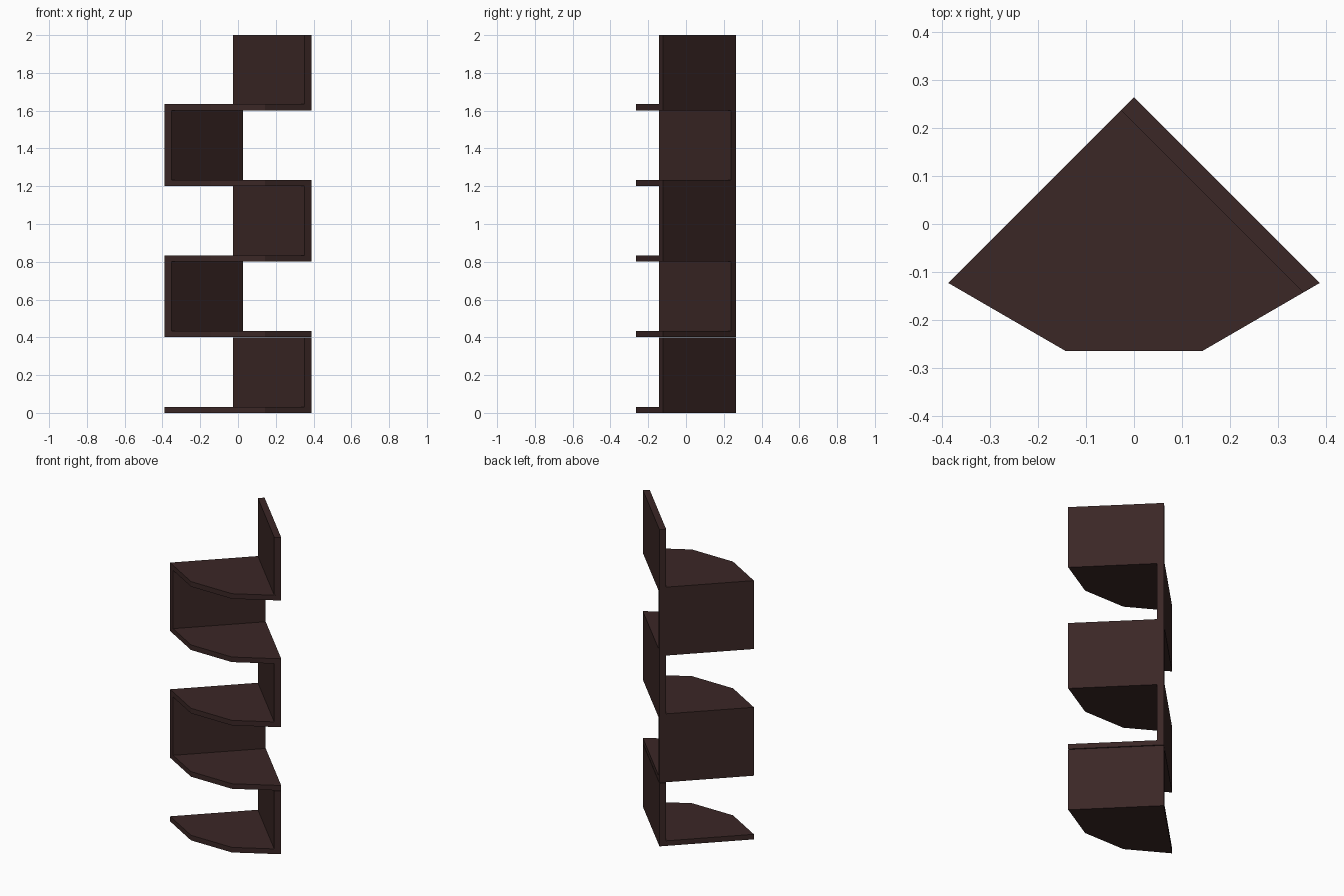
import bpy

if "Cube" in bpy.data.objects:
    bpy.data.objects.remove(bpy.data.objects["Cube"])

wood = bpy.data.materials.new("dark brown wood")
wood.diffuse_color = (0.043, 0.020, 0.019, 1)
wood.use_nodes = True
wood.node_tree.nodes["Principled BSDF"].inputs["Base Color"].default_value = wood.diffuse_color

# Plan outlines, counter-clockwise seen from above
SHELF = [(0, 0.265), (-0.388, -0.123), (-0.143, -0.265), (0.143, -0.265), (0.388, -0.123)]
RIGHT_PANEL = [(0, 0.265), (-0.0275, 0.2375), (0.353, -0.143), (0.388, -0.123)]
LEFT_PANEL = [(-x, y) for x, y in reversed(RIGHT_PANEL)]
THICK = 0.032


def prism(name, outline, z0, z1):
    n = len(outline)
    verts = [(x, y, z) for z in (z0, z1) for x, y in outline]
    faces = [tuple(reversed(range(n))), tuple(range(n, 2 * n))]
    faces += [(i, (i + 1) % n, n + (i + 1) % n, n + i) for i in range(n)]
    mesh = bpy.data.meshes.new(name)
    mesh.from_pydata(verts, [], faces)
    mesh.materials.append(wood)
    obj = bpy.data.objects.new(name, mesh)
    bpy.context.collection.objects.link(obj)
    return obj


# Five corner shelves with side panels alternating right and left
bottoms = [0, 0.402, 0.802, 1.202, 1.602, 2.0]
for i in range(5):
    top = bottoms[i] + THICK
    prism(f"shelf_{i + 1}", SHELF, bottoms[i], top)
    # The lowest panel stops just short of the shelf above it
    end = bottoms[i + 1] - (0.004 if i == 0 else 0)
    if i % 2 == 0:
        prism(f"right_panel_{i + 1}", RIGHT_PANEL, top, end)
    else:
        prism(f"left_panel_{i + 1}", LEFT_PANEL, top, end)
